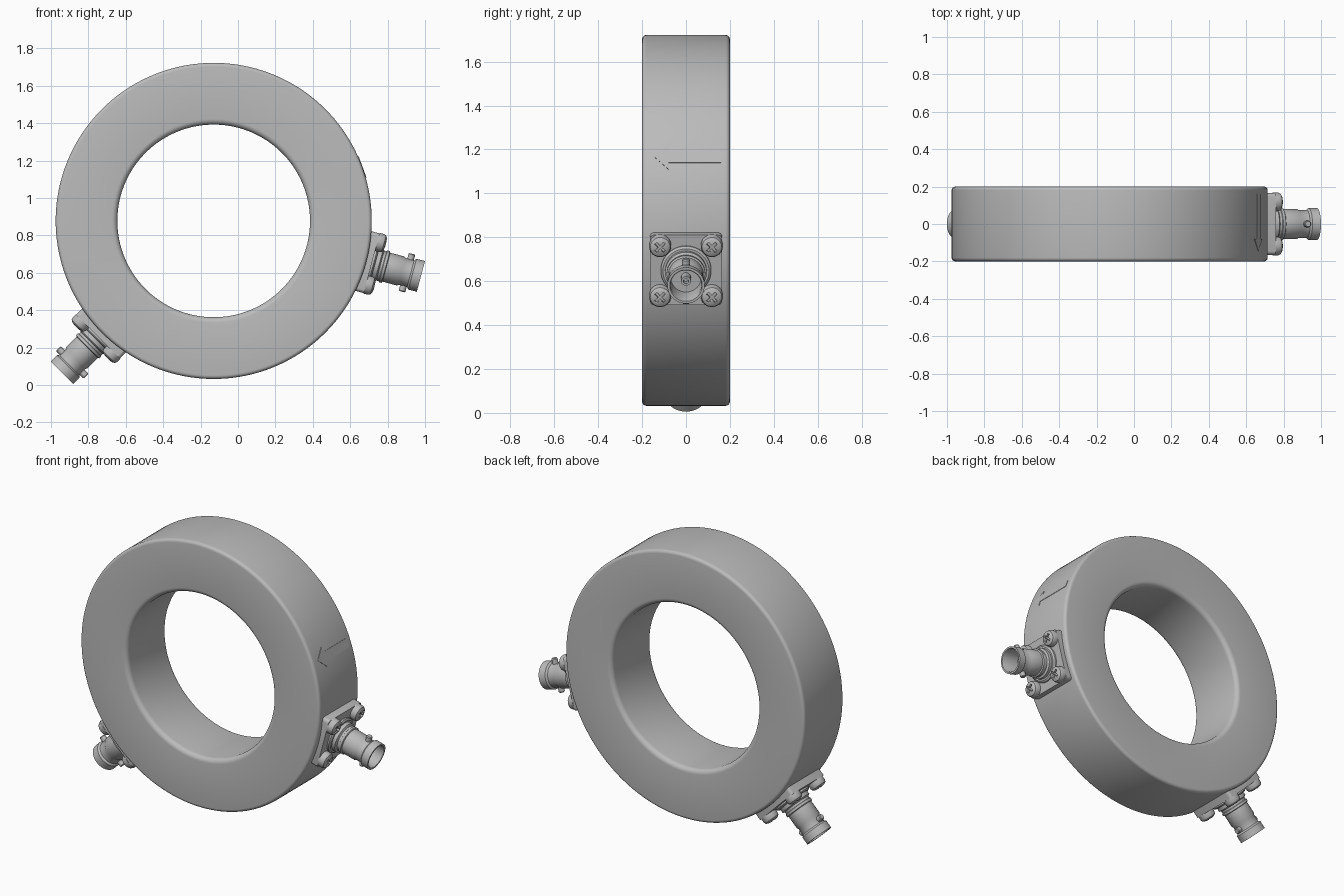
import bpy, bmesh, math
from mathutils import Matrix, Vector

cube = bpy.data.objects.get("Cube")
if cube:
    bpy.data.objects.remove(cube)

grey = bpy.data.materials.new("plain grey")
grey.use_nodes = True
GREY = (0.5, 0.5, 0.5, 1)
grey.diffuse_color = GREY
grey.node_tree.nodes["Principled BSDF"].inputs["Base Color"].default_value = GREY

CENTRE = Vector((-0.13, 0, 0.877))
OUTER, INNER, HALF = 0.845, 0.515, 0.2


def radial_frame(degrees):
    """Local z points out of the ring, local y stays along the ring axis."""
    a = math.radians(degrees)
    out = Vector((math.cos(a), 0, math.sin(a)))
    axis = Vector((0, 1, 0))
    rot = Matrix((axis.cross(out), axis, out)).transposed()
    return Matrix.Translation(CENTRE) @ rot.to_4x4()


def finish(name, bm, matrix=None, angle=35):
    bmesh.ops.recalc_face_normals(bm, faces=bm.faces)
    mesh = bpy.data.meshes.new(name)
    bm.to_mesh(mesh)
    bm.free()
    mesh.materials.append(grey)
    obj = bpy.data.objects.new(name, mesh)
    bpy.context.collection.objects.link(obj)
    if matrix:
        obj.matrix_world = matrix
    bpy.ops.object.select_all(action='DESELECT')
    obj.select_set(True)
    bpy.context.view_layer.objects.active = obj
    bpy.ops.object.shade_smooth_by_angle(angle=math.radians(angle))
    return obj


def lathe(profile, steps, closed=False):
    """Spin (radius, height) points round local z."""
    bm = bmesh.new()
    vs = [bm.verts.new((r, 0, h)) for r, h in profile]
    edges = [bm.edges.new(p) for p in zip(vs, vs[1:])]
    if closed:
        edges.append(bm.edges.new((vs[-1], vs[0])))
    bmesh.ops.spin(bm, geom=vs + edges, cent=(0, 0, 0), axis=(0, 0, 1),
                   angle=math.tau, steps=steps, use_duplicate=False)
    bmesh.ops.remove_doubles(bm, verts=bm.verts, dist=1e-5)
    return bm


def box(bm, size, centre):
    m = Matrix.Translation(centre) @ Matrix.Diagonal((*size, 1))
    return bmesh.ops.create_cube(bm, size=1, matrix=m)["verts"]


def prism(points, low, high):
    bm = bmesh.new()
    face = bm.faces.new([bm.verts.new((x, y, low)) for x, y in points])
    new = bmesh.ops.extrude_face_region(bm, geom=[face])["geom"]
    bmesh.ops.translate(bm, vec=(0, 0, high - low),
                        verts=[g for g in new if isinstance(g, bmesh.types.BMVert)])
    return bm


# Ring body with rounded rims
profile = []
for r, h, radius, start in ((OUTER, HALF, 0.02, 0), (INNER, HALF, 0.03, 90),
                            (INNER, -HALF, 0.03, 180), (OUTER, -HALF, 0.02, 270)):
    cr = r - radius if r == OUTER else r + radius
    ch = h - math.copysign(radius, h)
    for k in range(6):
        a = math.radians(start + 18 * k)
        profile.append((cr + radius * math.cos(a), ch + radius * math.sin(a)))
finish("ring_body", lathe(profile, 160, True),
       Matrix.Translation(CENTRE) @ Matrix.Rotation(math.pi / 2, 4, 'X'))

# Direction arrow on the rim
arrow = [(-0.028, 0.16), (0.028, 0.16), (0.028, -0.08), (0.06, -0.08),
         (0, -0.145), (-0.06, -0.08), (-0.028, -0.08)]
finish("direction_arrow", prism(arrow, 0.84, 0.847), radial_frame(20))

# Domed screw head with a cross recess, reused for every corner
screw = finish("screw_head", lathe([(0, 0), (0.05, 0), (0.05, 0.026), (0.045, 0.038),
                                    (0.033, 0.045), (0.017, 0.048), (0, 0.049)], 32))
bm = bmesh.new()
box(bm, (0.056, 0.013, 0.04), (0, 0, 0.05))
cutter = finish("cross_cutter", bm)
for turn in (45, 135):
    cutter.rotation_euler.z = math.radians(turn)
    bpy.context.view_layer.update()
    mod = screw.modifiers.new("recess", 'BOOLEAN')
    mod.operation, mod.object, mod.solver = 'DIFFERENCE', cutter, 'EXACT'
    with bpy.context.temp_override(object=screw, active_object=screw):
        bpy.ops.object.modifier_apply(modifier=mod.name)
bpy.data.objects.remove(cutter)
head_mesh = screw.data
bpy.data.objects.remove(screw)

# Hollow coaxial shell: collar, stepped neck, barrel and open mouth
SHELL = [(0, 0.86), (0.115, 0.86), (0.115, 0.885), (0.105, 0.893), (0.095, 0.893),
         (0.095, 0.915), (0.083, 0.922), (0.083, 0.935), (0.088, 0.938), (0.088, 0.952),
         (0.08, 0.956), (0.08, 1.035), (0.074, 1.045), (0.074, 1.09), (0.085, 1.1),
         (0.085, 1.147), (0.074, 1.147), (0.07, 1.14), (0.07, 1.0), (0, 1.0)]
CONTACT = [(0, 0.99), (0.022, 0.99), (0.022, 1.07), (0.012, 1.07), (0.012, 1.03), (0, 1.03)]

for side, degrees in (("left", -15), ("right", 225)):
    frame = radial_frame(degrees)

    # Square mounting flange
    bm = bmesh.new()
    box(bm, (0.33, 0.33, 0.075), (0, 0, 0.8375))
    upright = [e for e in bm.edges
               if abs(e.verts[0].co.z - e.verts[1].co.z) > 0.05]
    bmesh.ops.bevel(bm, geom=upright, offset=0.02, segments=4, profile=0.5,
                    affect='EDGES')
    finish(side + "_flange", bm, frame)

    # Corner screws
    for i, (sx, sy) in enumerate(((1, 1), (1, -1), (-1, 1), (-1, -1))):
        head = bpy.data.objects.new(f"{side}_screw_{i + 1}", head_mesh)
        bpy.context.collection.objects.link(head)
        head.matrix_world = frame @ Matrix.Translation((sx * 0.118, sy * 0.118, 0.873))

    finish(side + "_connector_shell", lathe(SHELL, 48), frame)
    finish(side + "_centre_contact", lathe(CONTACT, 20), frame)

    # Bayonet pins on opposite sides of the barrel
    for name, sign in (("upper", 1), ("lower", -1)):
        pin = lathe([(0, 0.07), (0.018, 0.07), (0.018, 0.1), (0.014, 0.105), (0, 0.105)], 20)
        place = (frame @ Matrix.Translation((0, 0, 1.07))
                 @ Matrix.Rotation(sign * math.pi / 2, 4, 'Y'))
        finish(f"{side}_{name}_bayonet_pin", pin, place)
